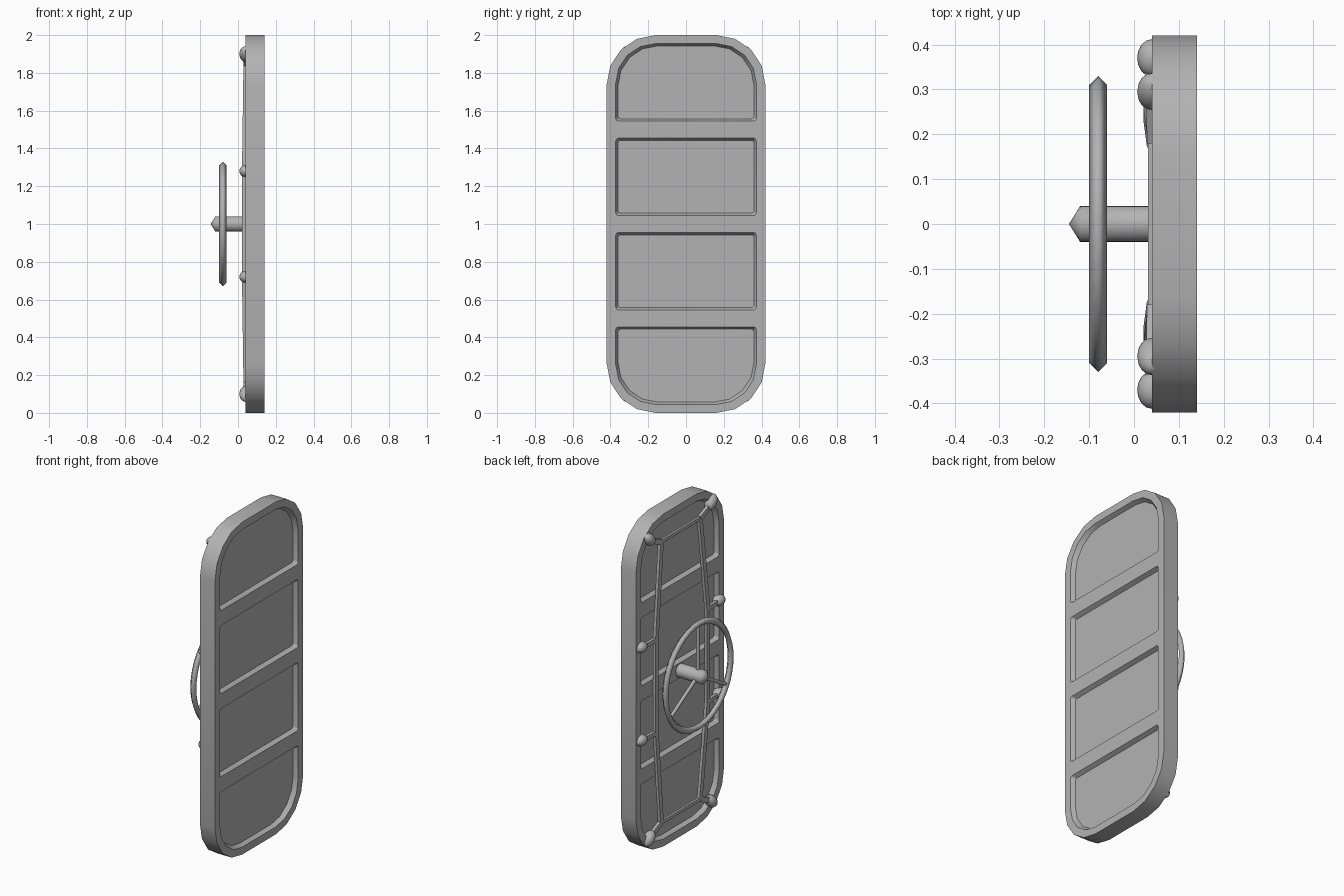
import bpy, bmesh, math
from mathutils import Vector, Matrix

cube = bpy.data.objects.get("Cube")
if cube:
    bpy.data.objects.remove(cube, do_unlink=True)

steel = bpy.data.materials.new("grey_steel")
steel.use_nodes = True
GREY = (0.45, 0.45, 0.45, 1)
steel.diffuse_color = GREY
steel.node_tree.nodes["Principled BSDF"].inputs["Base Color"].default_value = GREY

FRONT, BACK = 0.14, 0.04   # faces of the slab along x


def finish(name, bm, angle=35):
    bmesh.ops.recalc_face_normals(bm, faces=bm.faces)
    mesh = bpy.data.meshes.new(name)
    bm.to_mesh(mesh)
    bm.free()
    mesh.materials.append(steel)
    ob = bpy.data.objects.new(name, mesh)
    bpy.context.collection.objects.link(ob)
    bpy.ops.object.select_all(action='DESELECT')
    ob.select_set(True)
    bpy.context.view_layer.objects.active = ob
    bpy.ops.object.shade_smooth_by_angle(angle=math.radians(angle))
    return ob


def rounded(y, z0, z1, r_low, r_high, seg=4):
    """Rounded rectangle in the y-z plane, symmetric in y."""
    pts = []
    corners = [(1, z1 - r_high, r_high), (-1, z1 - r_high, r_high),
               (-1, z0 + r_low, r_low), (1, z0 + r_low, r_low)]
    for k, (side, cz, r) in enumerate(corners):
        for i in range(seg + 1):
            a = math.pi / 2 * (k + i / seg)
            pts.append((side * (y - r) + r * math.cos(a), cz + r * math.sin(a)))
    return pts


def loop(bm, pts, x):
    return [bm.verts.new((x, y, z)) for y, z in pts]


def bridge(bm, a, b):
    for i in range(len(a)):
        j = (i + 1) % len(a)
        bm.faces.new((a[i], a[j], b[j], b[i]))


def ring_edges(bm, vs):
    return [bm.edges.get((v, vs[i - 1])) or bm.edges.new((v, vs[i - 1]))
            for i, v in enumerate(vs)]


# Door slab with four sunken panels on each side
bm = bmesh.new()
outline = rounded(0.42, 0, 2, 0.26, 0.26)
rims = [loop(bm, outline, x) for x in (FRONT, BACK)]
bridge(bm, *rims)
for rim, x, inward in zip(rims, (FRONT, BACK), (-1, 1)):
    edges = ring_edges(bm, rim)
    for n in range(4):
        z0 = 0.045 + 0.5 * n
        low = 0.21 if n == 0 else 0.015
        high = 0.21 if n == 3 else 0.015
        z1 = z0 + 0.41
        lip = loop(bm, rounded(0.372, z0, z1, low, high), x)
        floor = loop(bm, rounded(0.36, z0 + 0.012, z1 - 0.012, low, high),
                     x + inward * 0.025)
        bridge(bm, lip, floor)
        bm.faces.new(floor)
        edges += ring_edges(bm, lip)
    bmesh.ops.triangle_fill(bm, edges=edges, use_beauty=True, normal=(-inward, 0, 0))
finish("door_slab", bm, 30)


def rod(bm, a, b, width, depth, sides=4):
    """Straight bar between two points."""
    a, b = Vector(a), Vector(b)
    d = (b - a).normalized()
    across = d.cross(Vector((1, 0, 0))).normalized()
    up = across.cross(d)
    ends = []
    for p in (a, b):
        vs = []
        for i in range(sides):
            t = 2 * math.pi * (i + 0.5) / sides
            k = 0.5 / math.cos(math.pi / sides)
            vs.append(bm.verts.new(p + across * width * k * math.cos(t)
                                   + up * depth * k * math.sin(t)))
        ends.append(vs)
        bm.faces.new(vs)
    bridge(bm, *ends)


# Locking linkage, mirrored left to right and top to bottom
bm = bmesh.new()
for s in (1, -1):
    rod(bm, (0.03, s * 0.245, 0.71), (0.03, s * 0.245, 1.29), 0.03, 0.018)
    for t in (1, -1):
        bend = (0.03, s * 0.245, 1 + t * 0.28)
        end = (0.038, s * 0.185, 1 + t * 0.845)
        rod(bm, bend, end, 0.03, 0.018)
        rod(bm, end, (0.036, s * 0.29, 1 + t * 0.89), 0.03, 0.018)
        rod(bm, bend, (0.034, s * 0.36, 1 + t * 0.28), 0.026, 0.018)
for t in (1, -1):
    rod(bm, (0.038, -0.19, 1 + t * 0.845), (0.038, 0.19, 1 + t * 0.845), 0.02, 0.014)
finish("locking_rods", bm, 30)

# Rounded locking dogs on the rim
for s, side in ((1, "left"), (-1, "right")):
    for t, level in ((1, "upper"), (-1, "lower")):
        for y, z, tilt, kind in ((0.295, 0.9, 45, "corner"), (0.37, 0.28, 0, "side")):
            bm = bmesh.new()
            bmesh.ops.create_uvsphere(bm, u_segments=16, v_segments=10, radius=1)
            turn = Matrix.Rotation(math.radians(tilt * s * t), 4, 'X')
            place = Matrix.Translation((BACK, s * y, 1 + t * z))
            size = Matrix.Diagonal((0.033, 0.05 if tilt else 0.042, 0.032, 1))
            bm.transform(place @ turn @ size)
            finish(f"{level}_{side}_{kind}_dog", bm, 60)

# Handwheel ring with a diamond section
bm = bmesh.new()
steps = 40
rings = []
for i in range(steps):
    a = 2 * math.pi * i / steps
    section = [(0.33, -0.08), (0.31, -0.06), (0.29, -0.08), (0.31, -0.1)]
    rings.append([bm.verts.new((x, r * math.sin(a), 1 + r * math.cos(a)))
                  for r, x in section])
for i in range(steps):
    bridge(bm, rings[i - 1], rings[i])
finish("handwheel_ring", bm, 100)

# Three spokes
bm = bmesh.new()
for i in range(3):
    a = 2 * math.pi * i / 3
    rod(bm, (-0.08, 0, 1), (-0.08, 0.305 * math.sin(a), 1 + 0.305 * math.cos(a)),
        0.02, 0.02, 8)
finish("handwheel_spokes", bm, 50)

# Shaft with a shallow pointed end
bm = bmesh.new()
circle = [(0.04 * math.cos(i * math.pi / 12), 1 + 0.04 * math.sin(i * math.pi / 12))
          for i in range(24)]
base, nose = loop(bm, circle, 0.08), loop(bm, circle, -0.12)
bridge(bm, base, nose)
bm.faces.new(base)
tip = bm.verts.new((-0.145, 0, 1))
for i in range(24):
    bm.faces.new((nose[i - 1], nose[i], tip))
finish("handwheel_shaft", bm, 65)
